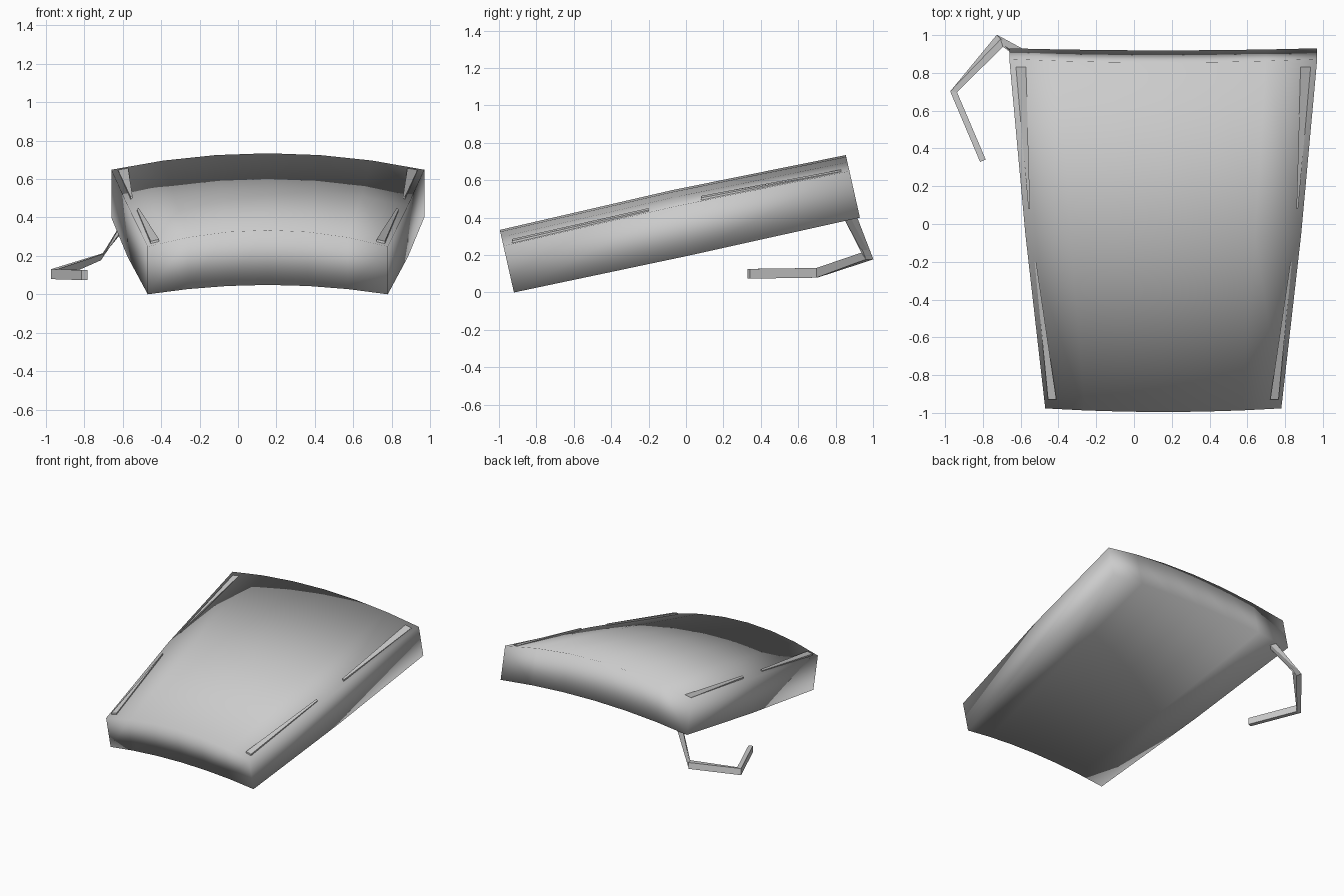
import bpy
import bmesh
from mathutils import Vector

cube = bpy.data.objects.get("Cube")
if cube:
    bpy.data.objects.remove(cube, do_unlink=True)

grey = bpy.data.materials.new("light grey")
grey.use_nodes = True
tone = (0.6, 0.6, 0.6, 1)
grey.diffuse_color = tone
grey.node_tree.nodes["Principled BSDF"].inputs["Base Color"].default_value = tone

MID_X = 0.155                       # centre line of the panel
UP = Vector((0, -0.22, 0.975))      # thickness direction of the tilted panel


def loft(name, rings, smooth=False, split_caps=False):
    """Bridge closed rings of points and cap both ends."""
    bm = bmesh.new()
    rows = [[bm.verts.new(p) for p in ring] for ring in rings]
    n = len(rows[0])
    for a, b in zip(rows, rows[1:]):
        for i in range(n):
            j = (i + 1) % n
            bm.faces.new((a[i], a[j], b[j], b[i]))
    for row in (rows[0], rows[-1]):
        if split_caps:
            for i in range(n // 2 - 1):
                bm.faces.new((row[i], row[i + 1], row[n - 2 - i], row[n - 1 - i]))
        else:
            bm.faces.new(row)
    bmesh.ops.recalc_face_normals(bm, faces=bm.faces)
    for f in bm.faces:
        f.smooth = smooth
    mesh = bpy.data.meshes.new(name)
    bm.to_mesh(mesh)
    bm.free()
    mesh.materials.append(grey)
    obj = bpy.data.objects.new(name, mesh)
    bpy.context.collection.objects.link(obj)
    return obj


# Tilted, crowned panel: three cross-sections, softly shaded all over
SEGMENTS = 6


def section(half, y, z, crown):
    ts = [2 * i / SEGMENTS - 1 for i in range(SEGMENTS + 1)]
    base = Vector((MID_X, y, z))

    def arc(low, rise, order):
        return [base + Vector((half * t, 0, 0)) + UP * (low + rise * (1 - t * t))
                for t in order]
    return arc(0, 0.05, ts) + arc(0.255 + crown, 0.088, reversed(ts))


loft("hood_panel", [
    section(0.625, -0.92, 0.0, 0.0),
    section(0.73, 0.005, 0.195, 0.018),
    section(0.815, 0.93, 0.40, 0.0),
], smooth=True, split_caps=True)


# Tapered trim strips along the long edges
def strip(name, side, wide, tip):
    rings = []
    for outer, inner, y, z in (wide, tip):
        ring = []
        for x, dz in ((outer, 0.004), (inner, 0.014), (inner, 0), (outer, -0.01)):
            ring.append(Vector((MID_X + side * x, y, z + dz)))
        rings.append(ring)
    loft(name, rings)


for label, side in (("right", -1), ("left", 1)):
    strip("rear_strip_" + label, side,
          (0.78, 0.727, 0.83, 0.643), (0.714, 0.705, 0.08, 0.502))
    strip("front_strip_" + label, side,
          (0.61, 0.566, -0.93, 0.272), (0.681, 0.673, -0.2, 0.437))

# Bent support rod: path point, half width vector, half thickness vector
path = [
    ((-0.55, 0.87, 0.42), (0.012, 0.018, 0), (-0.015, 0.02, 0)),
    ((-0.71, 0.97, 0.195), (-0.006, 0.02, 0), (-0.01, 0.012, -0.018)),
    ((-0.955, 0.70, 0.105), (-0.018, 0.002, 0), (0, 0, -0.026)),
    ((-0.80, 0.335, 0.10), (-0.015, -0.006, 0), (0, 0, -0.026)),
]
rod = []
for point, wide, thick in path:
    p, w, t = Vector(point), Vector(wide), Vector(thick)
    rod.append([p + w + t, p + w - t, p - w - t, p - w + t])
loft("support_rod", rod)
